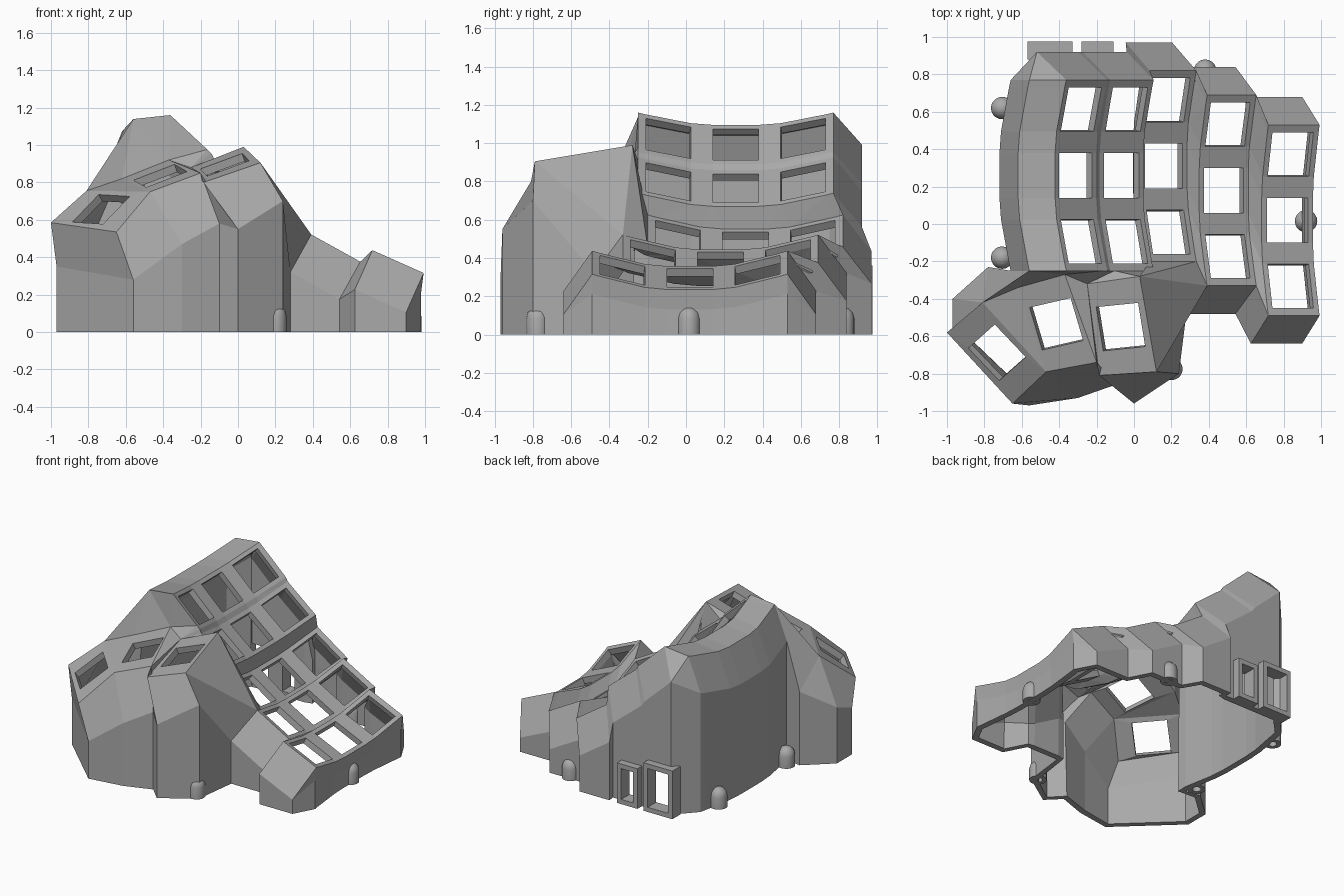
import bpy, bmesh, math
from mathutils import Vector as V

if "Cube" in bpy.data.objects:
    bpy.data.objects.remove(bpy.data.objects["Cube"])

grey = bpy.data.materials.new("plain_grey")
grey.use_nodes = True
colour = (0.4, 0.4, 0.4, 1)
grey.diffuse_color = colour
grey.node_tree.nodes["Principled BSDF"].inputs["Base Color"].default_value = colour


def finish(bm, name):
    mesh = bpy.data.meshes.new(name)
    bm.to_mesh(mesh)
    bm.free()
    mesh.materials.append(grey)
    obj = bpy.data.objects.new(name, mesh)
    bpy.context.collection.objects.link(obj)
    return obj


shell = bmesh.new()
known = {}


def vert(p):
    key = tuple(round(c, 4) for c in p)
    if key not in known:
        known[key] = shell.verts.new(p)
    return known[key]


def face(*points):
    corners = list(dict.fromkeys(vert(p) for p in points))
    if len(corners) > 2 and not shell.faces.get(corners):
        shell.faces.new(corners)


def zip_chains(a, b):
    """Fill between two chains of points, always along the shorter diagonal."""
    i = j = 0
    while i < len(a) - 1 or j < len(b) - 1:
        step_a = (a[i + 1] - b[j]).length if i < len(a) - 1 else 99
        step_b = (b[j + 1] - a[i]).length if j < len(b) - 1 else 99
        if step_a < step_b:
            face(a[i], a[i + 1], b[j])
            i += 1
        else:
            face(a[i], b[j + 1], b[j])
            j += 1


# Finger columns: left hole edge x and z, centre y, sideways tilt
HOLE, RIM = 0.24, 0.03
COLUMNS = [(-0.40, 1.075, 0.26, 43), (-0.16, 0.84, 0.26, 39), (0.06, 0.535, 0.31, 34),
           (0.375, 0.43, 0.18, 29), (0.71, 0.345, 0.02, 24)]
ACROSS = [-RIM, 0, HOLE, HOLE + RIM]
HALF_ROWS = [(0.12, 0), (0.235, 0.012), (0.47, 0.075), (0.51, 0.088)]
ROWS = [(-v, h) for v, h in reversed(HALF_ROWS)] + HALF_ROWS


class Column:
    def __init__(self, x, z, y, tilt):
        t = math.radians(tilt)
        self.u = V((math.cos(t), 0, -math.sin(t)))
        self.n = V((math.sin(t), 0, math.cos(t)))
        start = V((x, y, z))
        self.grid = [[start + self.u * a + self.n * h + V((0, v, 0)) for a in ACROSS]
                     for v, h in ROWS]
        for r in range(len(ROWS) - 1):
            for c in range(3):
                if not (c == 1 and r in (1, 3, 5)):
                    g = self.grid
                    face(g[r][c], g[r][c + 1], g[r + 1][c + 1], g[r + 1][c])

    def side(self, c):
        return [row[c] for row in self.grid]

    def end_wall(self, row, sign):
        drop = V((0, 0.15 * sign, 0)) - self.n * 0.23
        return [(p, p + drop) for p in self.grid[row]]


cols = [Column(*c) for c in COLUMNS]
for one, two in zip(cols, cols[1:]):
    zip_chains(one.side(-1), two.side(0))

# Thumb plates: back left, back right, front right, front left
THUMBS = [[V(p) for p in plate] for plate in (
    ((-1, -0.58, 0.585), (-0.81, -0.42, 0.755), (-0.47, -0.79, 0.75), (-0.65, -0.96, 0.535)),
    ((-0.62, -0.34, 0.82), (-0.37, -0.27, 0.92), (-0.2, -0.74, 0.85), (-0.47, -0.79, 0.75)),
    ((-0.25, -0.32, 0.88), (0.03, -0.28, 0.99), (0.12, -0.79, 0.905), (-0.185, -0.81, 0.80)))]
for bl, br, fr, fl in THUMBS:
    centre = (bl + br + fr + fl) / 4
    e1 = (br + fr - bl - fl).normalized()
    e2 = bl + br - fl - fr
    e2 = (e2 - e1 * e2.dot(e1)).normalized()
    hole = [centre + (e1 * a + e2 * b) * HOLE / 2 for a, b in ((-1, 1), (1, 1), (1, -1), (-1, -1))]
    outer = [bl, br, fr, fl]
    for k in range(4):
        m = (k + 1) % 4
        face(outer[k], outer[m], hole[m], hole[k])
t1, t2, t3 = THUMBS
zip_chains([t1[1], t1[2]], [t2[0], t2[3]])
zip_chains([t2[1], t2[2]], [t3[0], t3[3]])

# High crest beside the tallest column
first, last = cols[0], cols[-1]
edge = first.side(0)
crest = [p - first.u * 0.13 - first.n * 0.15 for p in edge]
for k in range(len(edge) - 1):
    face(edge[k], edge[k + 1], crest[k + 1], crest[k])

# Infill between finger columns and thumb cluster
upper = [crest[0]] + [p for c in cols[:3] for p in c.grid[0]] + [cols[3].grid[0][0]]
zip_chains(upper, [t1[1], t2[0], t2[1], t3[0], t3[1], t3[2]])

# Outer wall: pairs of plate edge point and shoulder point, all the way round
wall = []
for c in cols[3:]:
    wall += c.end_wall(0, -1)
wall += [(p, p + last.u * 0.03 - last.n * 0.1) for p in last.side(-1)]
for c in reversed(cols):
    wall += reversed(c.end_wall(-1, 1))
wall.append((crest[-1], wall[-1][1]))
wall += [(p, p + V((-0.1, 0, -0.25))) for p in reversed(crest)]
wall += [(top, V(low)) for top, low in (
    (t1[1], (-0.78, -0.23, 0.55)), (t1[1], (-0.97, -0.40, 0.42)),
    (t1[0], (-0.97, -0.58, 0.35)), (t1[3], (-0.56, -0.97, 0.28)),
    (t1[2], (-0.30, -0.93, 0.47)), (t2[2], (-0.10, -0.86, 0.58)),
    (t3[3], (0, -0.96, 0.55)), (t3[2], (0.24, -0.80, 0.70)))]
for (top_a, low_a), (top_b, low_b) in zip(wall, wall[1:] + wall[:1]):
    face(top_a, top_b, low_b, low_a)
    ground_a, ground_b = (V((p.x, p.y, 0)) for p in (low_a, low_b))
    face(low_a, low_b, ground_b, ground_a)

# Socket openings in the back wall: left, right, height
SOCKETS = [(-0.57, -0.33, 0.36), (-0.28, -0.11, 0.3)]
LIP = 0.035


def in_back(f):
    c = f.calc_center_median()
    return c.y > 0.8 and c.x < 0.2 and abs(f.normal.z) < 0.3


shell.normal_update()
for x0, x1, top in SOCKETS:
    x0, x1, z0, z1 = x0 + LIP, x1 - LIP, LIP, top - LIP
    for co, no in (((x0, 0, 0), (1, 0, 0)), ((x1, 0, 0), (1, 0, 0)),
                   ((0, 0, z0), (0, 0, 1)), ((0, 0, z1), (0, 0, 1))):
        part = [f for f in shell.faces if in_back(f)]
        geom = part + list({e for f in part for e in f.edges}) + list({v for f in part for v in f.verts})
        bmesh.ops.bisect_plane(shell, geom=geom, plane_co=co, plane_no=no, dist=1e-5)
    gone = []
    for f in shell.faces:
        c = f.calc_center_median()
        if in_back(f) and x0 < c.x < x1 and z0 < c.z < z1:
            gone.append(f)
    bmesh.ops.delete(shell, geom=gone, context="FACES")

bmesh.ops.recalc_face_normals(shell, faces=shell.faces[:])
if sum(f.normal.z * f.calc_area() for f in shell.faces) < 0:
    bmesh.ops.reverse_faces(shell, faces=shell.faces[:])
case = finish(shell, "case_shell")
solid = case.modifiers.new("thickness", "SOLIDIFY")
solid.thickness = 0.045
solid.offset = -1

# Socket frames standing out of the back wall
for number, (x0, x1, top) in enumerate(SOCKETS):
    bm = bmesh.new()
    rings = []
    for y in (0.88, 0.975):
        for d in (0, LIP):
            rings.append([bm.verts.new(p) for p in (
                (x0 + d, y, d), (x1 - d, y, d), (x1 - d, y, top - d), (x0 + d, y, top - d))])
    for a, b in ((0, 1), (1, 3), (3, 2), (2, 0)):
        for k in range(4):
            m = (k + 1) % 4
            bm.faces.new((rings[a][k], rings[a][m], rings[b][m], rings[b][k]))
    bmesh.ops.recalc_face_normals(bm, faces=bm.faces[:])
    finish(bm, f"socket_frame_{number + 1}")

# Round-topped screw posts with a hole underneath
PROFILE = [(0, 0.08), (0.03, 0.08), (0.03, 0), (0.06, 0), (0.06, 0.085),
           (0.052, 0.115), (0.03, 0.137), (0, 0.145)]
POSTS = [(-0.705, 0.62), (-0.705, -0.18), (0.38, 0.82), (0.92, 0.015), (0.2, -0.775)]
for number, (x, y) in enumerate(POSTS):
    bm = bmesh.new()
    line = [bm.verts.new((r, 0, z)) for r, z in PROFILE]
    edges = [bm.edges.new(pair) for pair in zip(line, line[1:])]
    bmesh.ops.spin(bm, geom=line + edges, cent=(0, 0, 0), axis=(0, 0, 1),
                   angle=math.tau, steps=20)
    bmesh.ops.remove_doubles(bm, verts=bm.verts[:], dist=1e-4)
    bmesh.ops.recalc_face_normals(bm, faces=bm.faces[:])
    post = finish(bm, f"screw_post_{number + 1}")
    post.location = (x, y, 0)
    bpy.ops.object.select_all(action="DESELECT")
    post.select_set(True)
    bpy.context.view_layer.objects.active = post
    bpy.ops.object.shade_smooth_by_angle(angle=math.radians(40))
